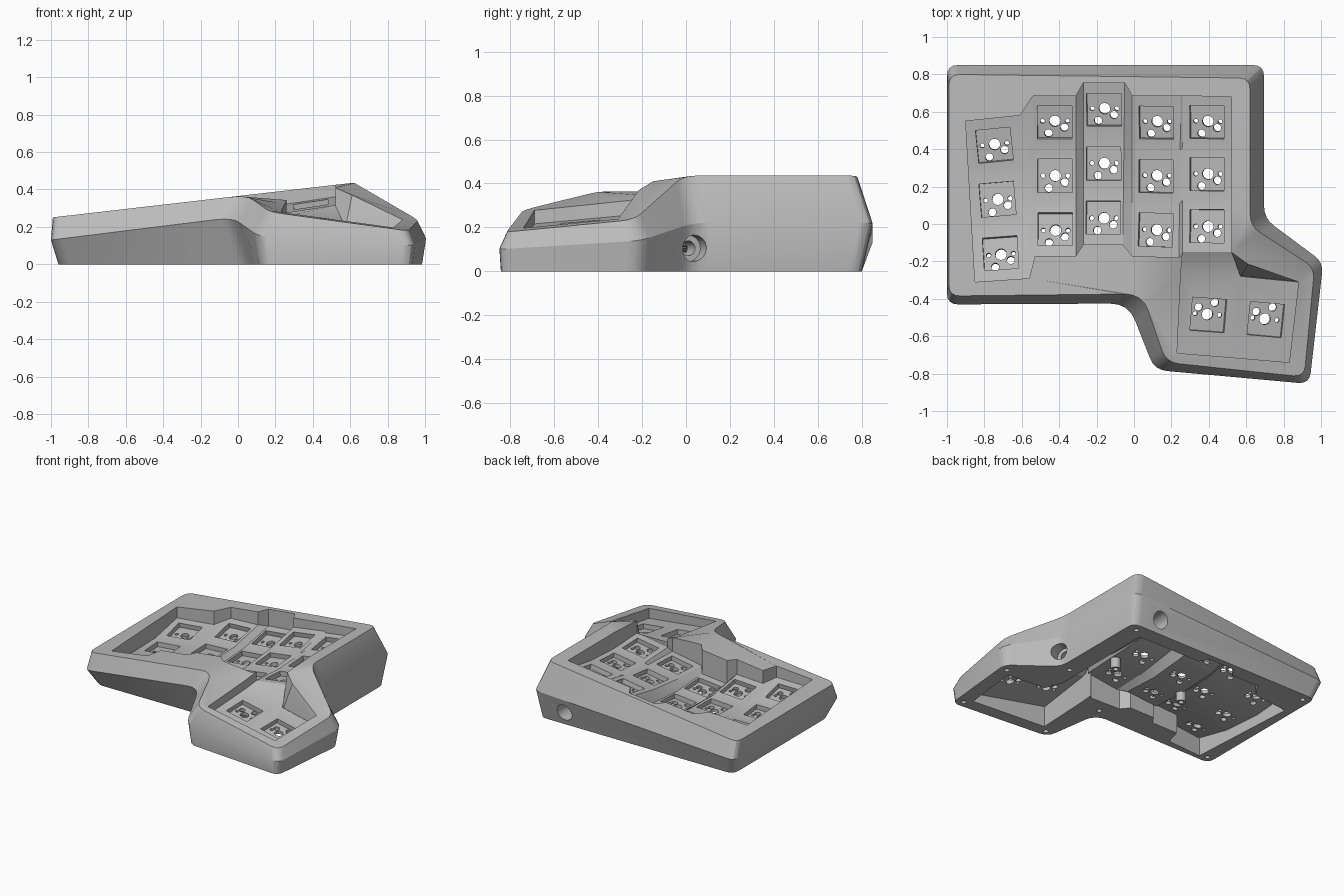
import bpy, bmesh, math
from mathutils import Vector, Matrix
from mathutils.geometry import tessellate_polygon

if "Cube" in bpy.data.objects:
    bpy.data.objects.remove(bpy.data.objects["Cube"], do_unlink=True)

SHADE = (0.5, 0.5, 0.5, 1)
grey = bpy.data.materials.new("matte_grey")
grey.use_nodes = True
grey.diffuse_color = SHADE
grey.node_tree.nodes["Principled BSDF"].inputs["Base Color"].default_value = SHADE


def make(name, bm):
    mesh = bpy.data.meshes.new(name)
    bm.to_mesh(mesh)
    bm.free()
    mesh.materials.append(grey)
    ob = bpy.data.objects.new(name, mesh)
    bpy.context.collection.objects.link(ob)
    return ob


def activate(ob):
    bpy.ops.object.select_all(action="DESELECT")
    ob.select_set(True)
    bpy.context.view_layer.objects.active = ob


def cut(ob, cutter):
    activate(ob)
    mod = ob.modifiers.new("cut", "BOOLEAN")
    mod.operation = "DIFFERENCE"
    mod.solver = "EXACT"
    mod.use_self = True
    mod.object = cutter
    bpy.ops.object.modifier_apply(modifier=mod.name)
    bpy.data.objects.remove(cutter, do_unlink=True)


def smooth(ob):
    activate(ob)
    bpy.ops.object.shade_smooth_by_angle(angle=math.radians(25))


def cylinder(bm, matrix, radius, depth):
    bmesh.ops.create_cone(bm, cap_ends=True, segments=24, radius1=radius,
                          radius2=radius, depth=depth, matrix=matrix)


def main_rim(x, y):
    return 0.365 + 0.115 * x


def thumb_rim(x, y):
    return 0.28 - 0.125 * (x - 0.15) + 0.11 * (y + 0.76)


def thumb_floor(x, y):
    return 0.21 - 0.15 * (x - 0.41) + 0.1 * (y + 0.48)


# Key columns: back left, back right, front left, front right,
# heights of the back, middle and front key, sideways slope
columns = [
    ((-.90, .55), (-.61, .58), (-.85, -.31), (-.56, -.29), (.165, .125, .180), .05),
    ((-.54, .685), (-.31, .685), (-.53, -.17), (-.31, -.17), (.195, .135, .185), .05),
    ((-.27, .755), (-.05, .755), (-.27, -.11), (-.06, -.11), (.190, .135, .155), .10),
    ((-.01, .685), (.25, .685), (-.01, -.17), (.24, -.18), (.285, .230, .225), .15),
    ((.26, .685), (.52, .68), (.26, -.15), (.52, -.15), (.320, .277, .290), .15),
]

# Curved key plate
bm = bmesh.new()
grid = [[] for _ in range(4)]
for bl, br, fl, fr, (back, centre, front), slope in columns:
    upper, lower = (back + centre) / 2, (centre + front) / 2
    for r, z in enumerate((2 * back - upper, upper, lower, 2 * front - lower)):
        left = Vector(bl).lerp(Vector(fl), r / 3)
        right = Vector(br).lerp(Vector(fr), r / 3)
        half = slope * (right.x - left.x) / 2
        grid[r].append(bm.verts.new((left.x, left.y, z - half)))
        grid[r].append(bm.verts.new((right.x, right.y, z + half)))

key_frames = []


def add_key(f, turn=0):
    fl, fr, br, bl = [v.co for v in f]
    x = (fr + br - fl - bl).normalized()
    z = x.cross(br + bl - fl - fr).normalized()
    frame = Matrix((x, z.cross(x), z)).transposed().to_4x4()
    frame.translation = (fl + fr + br + bl) / 4
    key_frames.append(frame @ Matrix.Rotation(turn, 4, "Z"))


for r in range(3):
    for c in range(9):
        quad = (grid[r + 1][c], grid[r + 1][c + 1], grid[r][c + 1], grid[r][c])
        bm.faces.new(quad)
        if c % 2 == 0:
            add_key(quad)

# Thumb part of the plate, with a ramp up to the last column
thumb_xy = [(.57, -.28), (.88, -.31), (.83, -.74), (.54, -.715), (.23, -.69), (.25, -.26)]
thumb = [bm.verts.new((x, y, thumb_floor(x, y))) for x, y in thumb_xy]
t1, d, c, m, b, t0 = thumb
for quad in ((b, m, t1, t0), (m, c, d, t1)):
    bm.faces.new(quad)
    add_key(quad, math.pi)
bm.faces.new((t0, t1, grid[3][9], grid[3][8]))

# Edge of the well, clockwise from the back left
edge = (grid[0] + [grid[r][9] for r in (1, 2, 3)] + thumb
        + grid[3][8::-1] + [grid[2][0], grid[1][0]])
well = [v.co.copy() for v in edge]
last = 12                       # front corner where the thumb part begins
first = last + len(thumb) + 1   # corner where the thumb part ends
fold = first + 2                # where the deck begins to drop to the thumb part
plate = make("key_plate", bm)
activate(plate)
mod = plate.modifiers.new("thickness", "SOLIDIFY")
mod.thickness = 0.06
mod.offset = -1
bpy.ops.object.modifier_apply(modifier=mod.name)

# Switch pockets and their pin holes
pockets, holes = bmesh.new(), bmesh.new()
for frame in key_frames:
    box = Matrix.Translation((0, 0, .01)) @ Matrix.Diagonal((.185, .178, .09, 1))
    bmesh.ops.create_cube(pockets, size=1, matrix=frame @ box)
    for x, y, radius in ((0, 0, .03), (-.066, 0, .012), (.066, 0, .012),
                         (-.035, -.066, .021), (.05, -.035, .021)):
        cylinder(holes, frame @ Matrix.Translation((x, y, -.08)), radius, .14)
cut(plate, make("pocket_cutter", pockets))
cut(plate, make("pin_cutter", holes))
smooth(plate)

# Case outline at three levels, clockwise from the back left corner
top = [(-.99, .80), (.62, .78), (.62, -.01), (.965, -.235), (.91, -.818),
       (.172, -.74), (.045, -.373), (-.99, -.385)]
top = [(x, y, thumb_rim(x, y) if i in (3, 4, 5) else main_rim(x, y))
       for i, (x, y) in enumerate(top)]
middle = [(-1, .85, .13), (.695, .85, .22), (.695, .03, .22), (1.012, -.205, .14),
          (.938, -.855, .10), (.11, -.78, .15), (-.03, -.425, .25), (-1, -.43, .13)]
bottom = [(-.96, .80, 0), (.675, .80, 0), (.675, .02, 0), (.99, -.215, 0),
          (.928, -.848, 0), (.125, -.778, 0), (.06, -.34, 0), (-.96, -.345, 0)]
radii = [.06, .06, .07, .06, .06, .07, .10, .06]
STEPS = 5


def rounded(points):
    pts = [Vector(p) for p in points]
    out = []
    for i, p in enumerate(pts):
        a = p + (pts[i - 1] - p).normalized() * radii[i]
        e = p + (pts[(i + 1) % len(pts)] - p).normalized() * radii[i]
        for s in range(STEPS):
            t = s / (STEPS - 1)
            out.append(a.lerp(p, t).lerp(p.lerp(e, t), t))
    return out


# Rim of the well, dipping where the main deck meets the thumb part
rim_line = [Vector((p.x, p.y, (thumb_rim if last < i < first else main_rim)(p.x, p.y)))
            for i, p in enumerate(well)]
rim_line[last].z = .41
rim_line[last + 1] = Vector((.61, -.215, .37))
rim_line[first].z = rim_line[first + 1].z = .345

bm = bmesh.new()


def ring(points):
    return [bm.verts.new(p) for p in points]


def bridge(*rings):
    for lower, upper in zip(rings, rings[1:]):
        for i in range(len(lower)):
            j = (i + 1) % len(lower)
            bm.faces.new((lower[i], lower[j], upper[j], upper[i]))


def deck(outer, inner):
    a, b = 2 * STEPS + 2, 6 * STEPS + 2     # folds between main and thumb part
    for loop in (outer[b:] + outer[:a + 1] + inner[last::-1] + inner[:fold - 1:-1],
                 outer[a:b + 1] + inner[fold:last - 1:-1]):
        flat = [Vector((v.co.x, v.co.y, 0)) for v in loop]
        for tri in tessellate_polygon([flat]):
            bm.faces.new([loop[k] for k in tri])


# Case body: outer walls, deck, well walls down to the open base, and base face
low, mid, rim = (ring(rounded(level)) for level in (bottom, middle, top))
lip = ring(rim_line)
seat = ring([p - Vector((0, 0, .03)) for p in well])
base = ring([(p.x, p.y, 0) for p in well])
bridge(low, mid, rim)
bridge(lip, seat, base)
deck(rim, lip)
deck(low, base)
bmesh.ops.recalc_face_normals(bm, faces=bm.faces)
case = make("case", bm)

# Cable ports in the side and the back
side = (Matrix.Translation((.70, .035, .105)) @ Matrix.Rotation(math.radians(20), 4, "Z")
        @ Matrix.Rotation(math.pi / 2, 4, "Y"))
back = Matrix.Translation((.45, .82, .10)) @ Matrix.Rotation(math.pi / 2, 4, "X")
bore, ports = bmesh.new(), bmesh.new()
cylinder(bore, side, .06, .15)
cylinder(ports, side, .034, .50)
cylinder(ports, back, .062, .40)

# Screw holes in the base
for x, y in ((-.90, .74), (.60, .74), (.60, .02), (.93, -.26),
             (.875, -.79), (.18, -.735), (.08, -.28), (-.905, -.29)):
    cylinder(ports, Matrix.Translation((x, y, 0)), .018, .12)
cut(case, make("bore_cutter", bore))
cut(case, make("port_cutter", ports))
smooth(case)

# Screw posts under the key plate
for name, x, y, z in (("left_post", -.29, .16, .05), ("right_post", .25, .10, .14)):
    bm, hole = bmesh.new(), bmesh.new()
    cylinder(bm, Matrix.Translation((x, y, z)), .035, .08)
    cylinder(hole, Matrix.Translation((x, y, z - .04)), .018, .10)
    post = make(name, bm)
    cut(post, make("post_cutter", hole))
    smooth(post)
